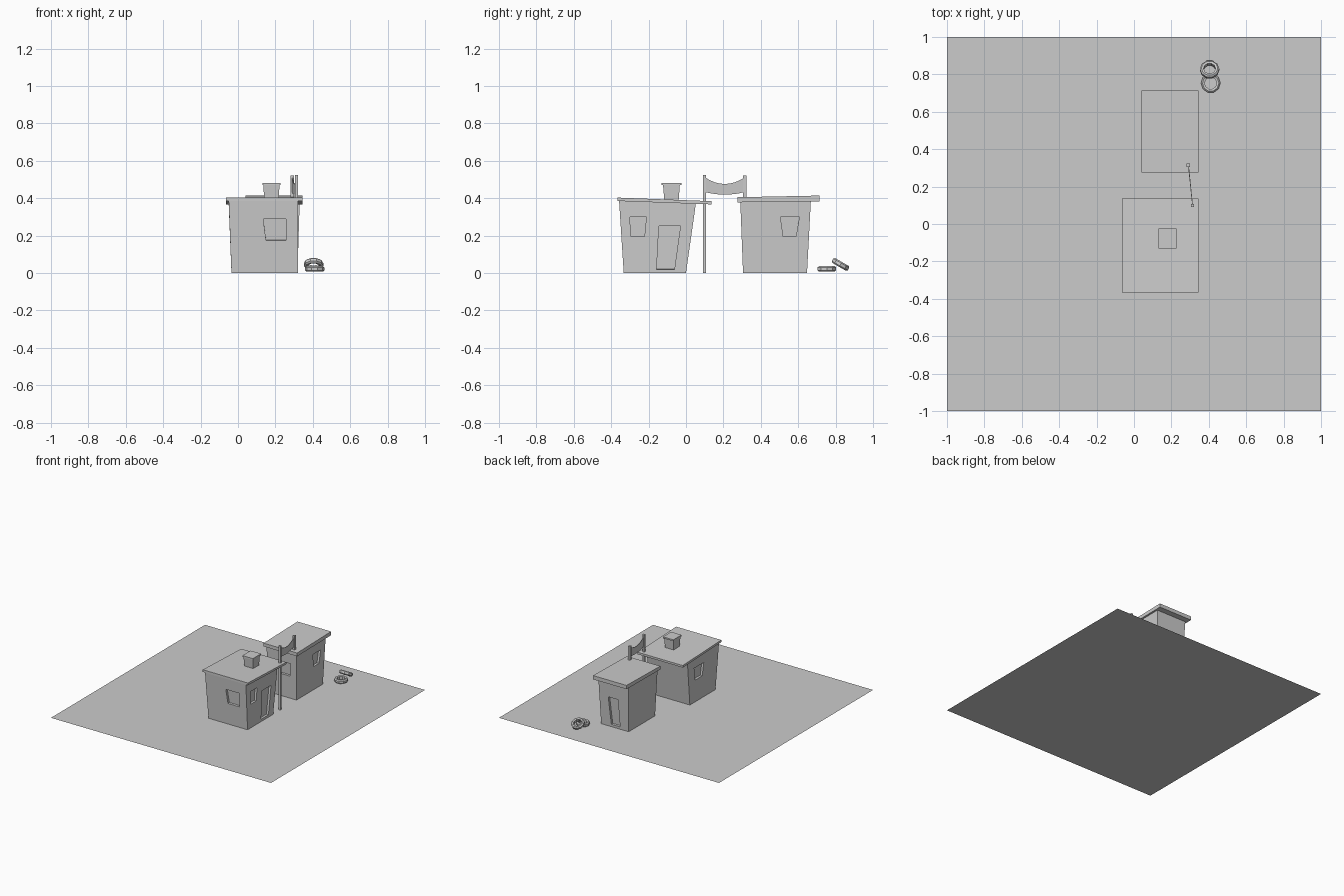
import bpy, bmesh, math
from mathutils import Vector, Matrix

if "Cube" in bpy.data.objects:
    bpy.data.objects.remove(bpy.data.objects["Cube"])


def mesh_object(name, verts, faces):
    mesh = bpy.data.meshes.new(name)
    mesh.from_pydata(verts, [], faces)
    bm = bmesh.new()
    bm.from_mesh(mesh)
    bmesh.ops.recalc_face_normals(bm, faces=bm.faces)
    bm.to_mesh(mesh)
    bm.free()
    ob = bpy.data.objects.new(name, mesh)
    bpy.context.collection.objects.link(ob)
    return ob


HEX = [(3, 2, 1, 0), (4, 5, 6, 7), (0, 1, 5, 4), (1, 2, 6, 5), (2, 3, 7, 6), (3, 0, 4, 7)]


def ring(x0, x1, y0, y1, z_front, z_back):
    return [Vector(p) for p in ((x0, y0, z_front), (x1, y0, z_front),
                                (x1, y1, z_back), (x0, y1, z_back))]


def block(name, low, high):
    """Six-sided block between two (x0, x1, y0, y1, z_front, z_back) rings."""
    return mesh_object(name, ring(*low) + ring(*high), HEX)


def house(name, low, high, openings, depth=0.018):
    """Flared walls with recessed openings; each opening is (wall, four (u, z) points)."""
    walls = block(name + "_walls", low, high)
    a, b = ring(*low), ring(*high)
    side = {"front": (0, 1), "right": (1, 2), "back": (2, 3), "left": (3, 0)}
    verts, faces = [], []
    for wall, points in openings:
        i, j = side[wall]
        n = (a[j] - a[i]).cross(b[i] - a[i]).normalized()
        axis = 1 if wall in ("front", "back") else 0
        quad = []
        for u, z in points:
            p = Vector((u, 0, z)) if axis else Vector((0, u, z))
            p[axis] = n.dot(a[i] - p) / n[axis]
            quad.append(p)
        k = len(verts)
        verts += [p - n * depth for p in quad] + [p + n * 0.03 for p in quad]
        faces += [tuple(v + k for v in f) for f in HEX]
    cutter = mesh_object(name + "_opening_cutter", verts, faces)
    cutter.hide_render = True
    cutter.hide_viewport = True
    cutter.display_type = 'WIRE'
    mod = walls.modifiers.new("openings", 'BOOLEAN')
    mod.operation, mod.solver, mod.object = 'DIFFERENCE', 'EXACT', cutter


# ground sheet
mesh_object("ground_sheet", [(-1, -1, 0), (1, -1, 0), (1, 1, 0), (-1, 1, 0)], [(0, 1, 2, 3)])

# larger front house
house("front_house", (-0.035, 0.32, -0.333, 0.0, 0, 0), (-0.05, 0.322, -0.358, 0.053, 0.39, 0.374), [
    ("front", [(0.15, 0.175), (0.257, 0.175), (0.257, 0.29), (0.135, 0.29)]),
    ("right", [(-0.295, 0.195), (-0.222, 0.195), (-0.212, 0.30), (-0.30, 0.30)]),
    ("right", [(-0.157, 0.02), (-0.062, 0.02), (-0.03, 0.25), (-0.145, 0.25)]),
    ("left", [(-0.15, 0.185), (-0.055, 0.185), (-0.04, 0.29), (-0.165, 0.29)]),
])
block("front_house_roof", (-0.065, 0.345, -0.365, 0.135, 0.385, 0.367),
      (-0.065, 0.345, -0.365, 0.135, 0.403, 0.384))

# chimney and its cap
block("chimney", (0.14, 0.217, -0.115, -0.04, 0.38, 0.38), (0.136, 0.222, -0.123, -0.033, 0.472, 0.472))
block("chimney_cap", (0.131, 0.226, -0.13, -0.024, 0.47, 0.47), (0.131, 0.226, -0.13, -0.024, 0.482, 0.482))

# smaller back house
house("back_house", (0.068, 0.318, 0.305, 0.647, 0, 0), (0.055, 0.33, 0.29, 0.668, 0.39, 0.395), [
    ("right", [(0.52, 0.195), (0.588, 0.195), (0.606, 0.30), (0.505, 0.30)]),
    ("front", [(0.165, 0.185), (0.265, 0.185), (0.27, 0.29), (0.155, 0.29)]),
    ("back", [(0.145, 0.02), (0.225, 0.02), (0.245, 0.245), (0.157, 0.245)]),
])
block("back_house_roof", (0.04, 0.345, 0.275, 0.715, 0.378, 0.383),
      (0.04, 0.345, 0.275, 0.715, 0.405, 0.414))

# banner posts
for name, x, y, z0, z1 in (("ground_post", 0.313, 0.099, 0, 0.525), ("roof_post", 0.291, 0.315, 0.39, 0.52)):
    r = 0.009
    box = (x - r, x + r, y - r, y + r)
    block(name, box + (z0, z0), box + (z1, z1))

# sagging banner between the posts
verts, faces = [], []
for i in range(9):
    t = i / 8
    x, y, sag = 0.313 - 0.022 * t, 0.1 + 0.215 * t, 4 * t * (1 - t)
    for dx in (-0.002, 0.002):
        verts += [(x + dx, y, 0.433 - 0.014 * sag), (x + dx, y, 0.512 - 0.036 * sag)]
    if i:
        k = 4 * i
        for p, q in ((0, 1), (1, 3), (3, 2), (2, 0)):
            faces.append((k - 4 + p, k - 4 + q, k + q, k + p))
faces += [(0, 1, 3, 2), (32, 33, 35, 34)]
mesh_object("hanging_banner", verts, faces)


# low-poly tyres, one flat and one leaning on it
def tyre(name, loc, tilt, n=10):
    profile = [(0.032, -0.012), (0.044, -0.015), (0.052, -0.008),
               (0.052, 0.008), (0.044, 0.015), (0.032, 0.012)]
    m, verts, faces = len(profile), [], []
    for i in range(n):
        a = math.tau * i / n
        verts += [(r * math.cos(a), r * math.sin(a), z) for r, z in profile]
        for j in range(m):
            i2, j2 = (i + 1) % n, (j + 1) % m
            faces.append((i * m + j, i2 * m + j, i2 * m + j2, i * m + j2))
    ob = mesh_object(name, verts, faces)
    ob.matrix_world = Matrix.Translation(loc) @ Matrix.Rotation(math.radians(tilt), 4, 'X')


tyre("flat_tyre", (0.41, 0.753, 0.022), 0)
tyre("leaning_tyre", (0.404, 0.826, 0.046), -30)
